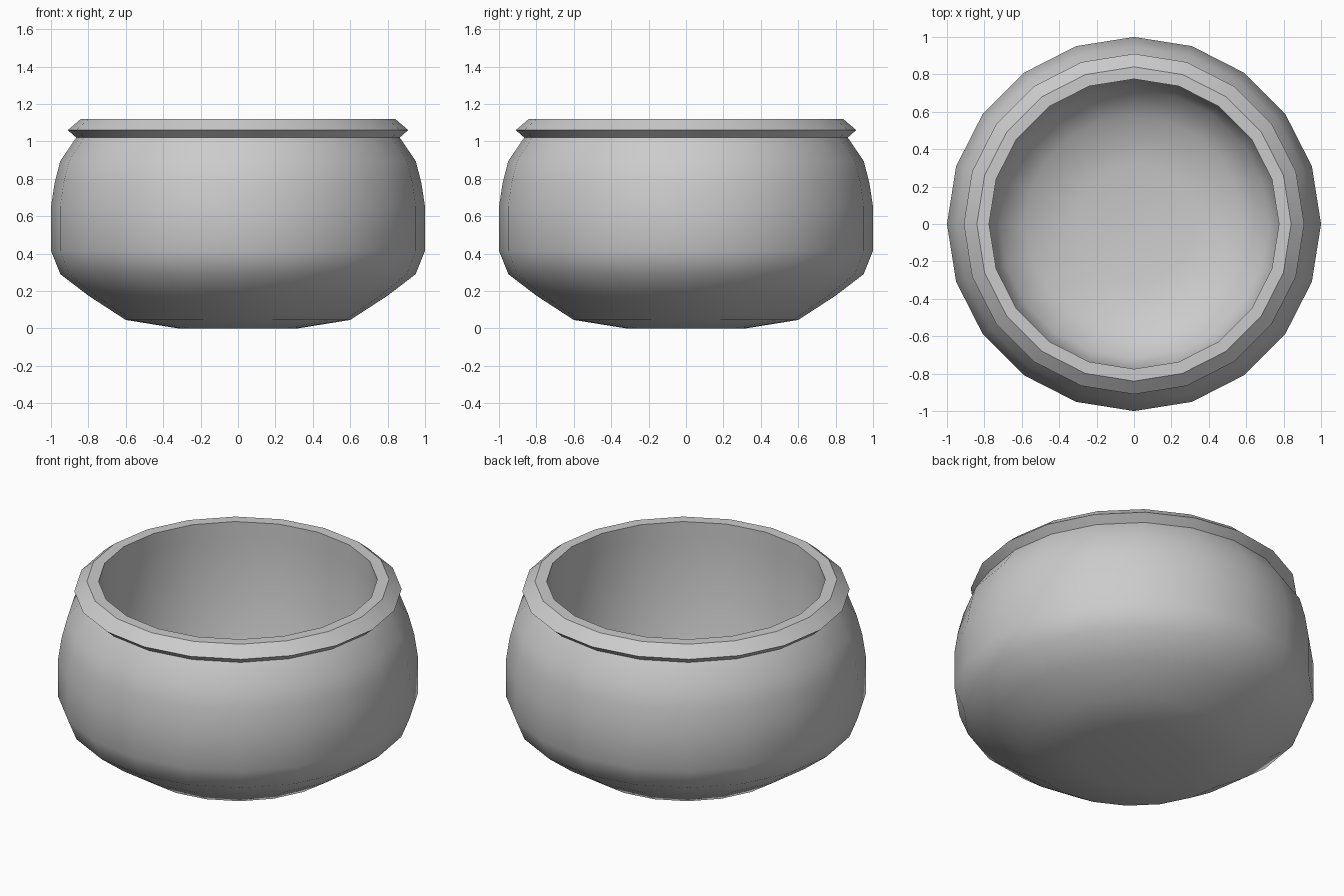
import bpy, bmesh, math

if "Cube" in bpy.data.objects:
    bpy.data.objects.remove(bpy.data.objects["Cube"])

SIDES = 20

def lathe(name, profile, sides=SIDES):
    """Revolve an (r, z) profile about z; both ends are capped with an n-gon."""
    bm = bmesh.new()
    rings = [[bm.verts.new((r * math.cos(2 * math.pi * i / sides),
                            r * math.sin(2 * math.pi * i / sides), z))
              for i in range(sides)] for r, z in profile]
    for a, b in zip(rings, rings[1:]):
        for i in range(sides):
            j = (i + 1) % sides
            bm.faces.new((a[i], a[j], b[j], b[i]))
    bm.faces.new(rings[0][::-1])
    bm.faces.new(rings[-1])
    mesh = bpy.data.meshes.new(name)
    bm.to_mesh(mesh)
    bm.free()
    obj = bpy.data.objects.new(name, mesh)
    bpy.context.collection.objects.link(obj)
    bpy.context.view_layer.objects.active = obj
    obj.select_set(True)
    bpy.ops.object.shade_smooth_by_angle(angle=math.radians(40))
    obj.select_set(False)
    return obj

# Outer belly from the base up, flared lip, then the hollow inside down to the floor
outer = [(0.32, 0), (0.60, 0.045), (0.80, 0.175), (0.95, 0.29), (1.0, 0.415),
         (1.0, 0.65), (0.98, 0.78), (0.95, 0.895), (0.865, 1.02)]
lip = [(0.91, 1.06), (0.84, 1.12), (0.775, 1.12)]
inner = [(0.775, 1.02), (0.775, 0.42), (0.72, 0.30), (0.58, 0.18), (0.32, 0.12)]
lathe("pot", outer + lip + inner)
